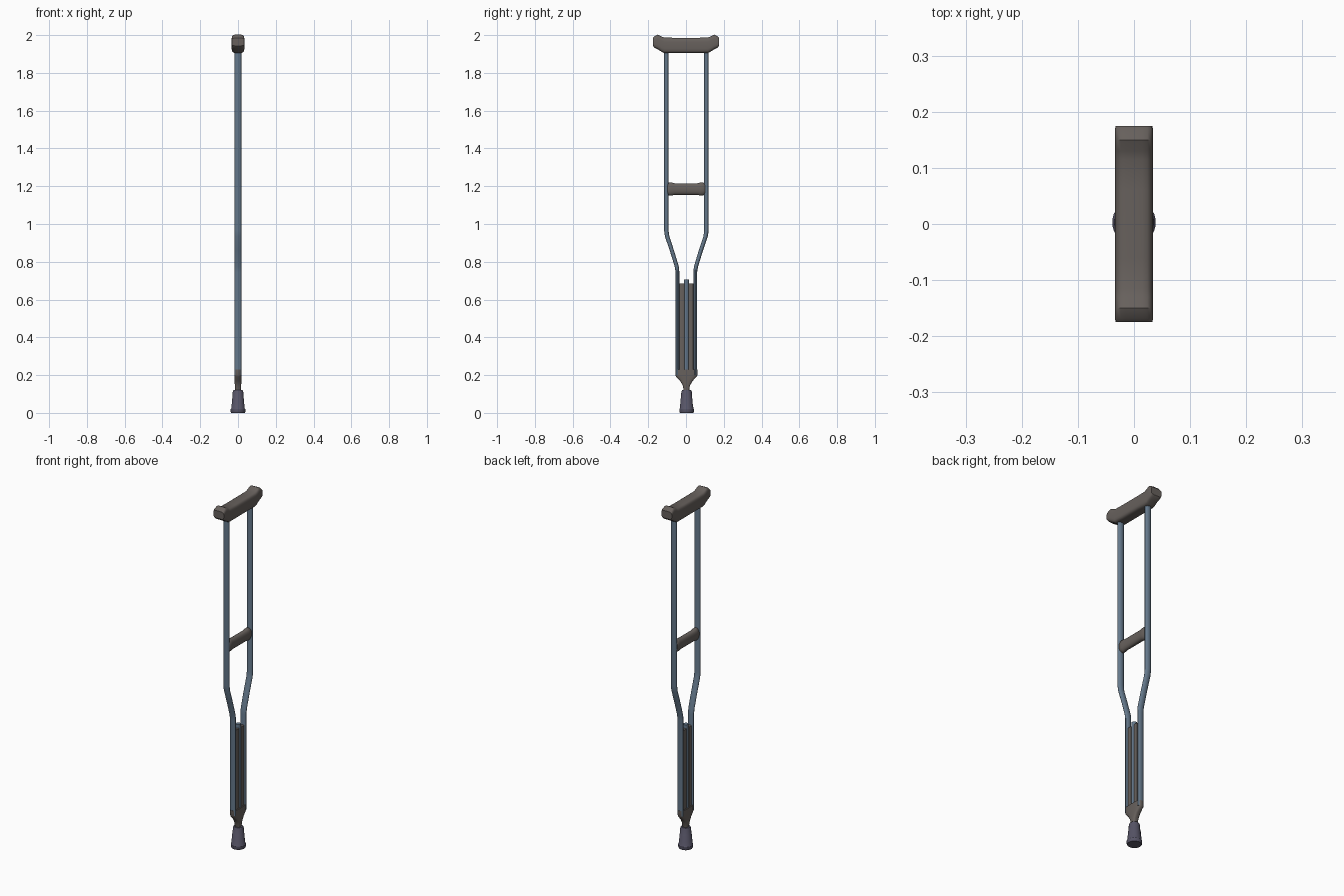
import bpy, bmesh, math
from mathutils import Vector

if "Cube" in bpy.data.objects:
    bpy.data.objects.remove(bpy.data.objects["Cube"])


def material(name, rgb):
    m = bpy.data.materials.new(name)
    m.diffuse_color = (*rgb, 1)
    m.use_nodes = True
    m.node_tree.nodes["Principled BSDF"].inputs["Base Color"].default_value = m.diffuse_color
    return m


GREY = material("warm grey rubber", (0.135, 0.118, 0.108))
BLUE = material("blue grey metal", (0.13, 0.19, 0.26))
TIP = material("dark violet rubber", (0.095, 0.09, 0.135))


def section(a, b, n=16, power=1.0):
    """Superellipse outline; power below 1 makes it boxier."""
    pts = []
    for i in range(n):
        t = 2 * math.pi * (i + 0.5) / n
        c, s = math.cos(t), math.sin(t)
        pts.append((a * math.copysign(abs(c) ** power, c),
                    b * math.copysign(abs(s) ** power, s)))
    return pts


def loft(name, rings, mat, angle=35):
    bm = bmesh.new()
    vs = [[bm.verts.new(p) for p in r] for r in rings]
    n = len(vs[0])
    for r0, r1 in zip(vs, vs[1:]):
        for i in range(n):
            j = (i + 1) % n
            bm.faces.new((r0[i], r0[j], r1[j], r1[i]))
    bm.faces.new(vs[0][::-1])
    bm.faces.new(vs[-1])
    bmesh.ops.recalc_face_normals(bm, faces=bm.faces)
    me = bpy.data.meshes.new(name)
    bm.to_mesh(me)
    bm.free()
    me.materials.append(mat)
    ob = bpy.data.objects.new(name, me)
    bpy.context.collection.objects.link(ob)
    bpy.context.view_layer.objects.active = ob
    ob.select_set(True)
    bpy.ops.object.shade_smooth_by_angle(angle=math.radians(angle))
    ob.select_set(False)
    return ob


def along_z(name, stations, mat, n=16, power=1.0):
    """Stations are (z, y centre, half x, half y)."""
    return loft(name, [[Vector((x, y + cy, z)) for x, y in section(a, b, n, power)]
                       for z, cy, a, b in stations], mat)


def along_y(name, stations, mat, n=16, power=1.0):
    """Stations are (y, z low, z high, half x)."""
    return loft(name, [[Vector((x, y, z + (lo + hi) / 2))
                        for x, z in section(w, (hi - lo) / 2, n, power)]
                       for y, lo, hi, w in stations], mat)


# underarm pad with raised ends
half = [(0.175, 1.943, 1.985, 0.033), (0.168, 1.934, 1.994, 0.034), (0.15, 1.925, 2.003, 0.034),
        (0.13, 1.912, 1.993, 0.034), (0.115, 1.905, 1.987, 0.034), (0.06, 1.905, 1.986, 0.034)]
pad = [(-y, a, b, w) for y, a, b, w in half] + half[::-1]
along_y("underarm_pad", pad, GREY, 20, 0.45)

# bent side tubes, oval in section
for side, label in ((-1, "front"), (1, "back")):
    path = [(0.2, 0.047, 0.010), (0.745, 0.047, 0.010), (0.775, 0.051, 0.011),
            (0.86, 0.077, 0.0115), (0.935, 0.102, 0.012), (0.965, 0.106, 0.012),
            (1.92, 0.106, 0.012)]
    along_z(label + "_side_tube",
            [(z, side * y + 0.002, 0.018, b) for z, y, b in path], BLUE)

# hand grip
along_y("hand_grip", [(-0.098, 1.157, 1.213, 0.016), (-0.09, 1.15, 1.22, 0.019),
                      (-0.075, 1.15, 1.22, 0.019), (-0.06, 1.154, 1.216, 0.018),
                      (0.06, 1.154, 1.216, 0.018), (0.075, 1.15, 1.22, 0.019),
                      (0.09, 1.15, 1.22, 0.019), (0.1, 1.157, 1.213, 0.016)], GREY, 20, 0.85)

# lower filler strips and the sliding leg between them
for side, label in ((-1, "front"), (1, "back")):
    along_z(label + "_filler_strip", [(0.2, side * 0.023 + 0.002, 0.013, 0.014),
                                      (0.685, side * 0.023 + 0.002, 0.013, 0.014)], GREY, 12, 0.4)
along_z("sliding_leg", [(0.08, 0.002, 0.014, 0.014), (0.705, 0.002, 0.014, 0.014)], BLUE)

# bracket joining the tubes to the leg
along_z("lower_bracket", [(0.12, 0.002, 0.015, 0.015), (0.145, 0.002, 0.017, 0.019),
                          (0.17, 0.002, 0.018, 0.034), (0.192, 0.002, 0.019, 0.055),
                          (0.2, 0.002, 0.019, 0.059), (0.23, 0.002, 0.019, 0.059)],
        GREY, 20, 0.6)

# stepped rubber foot
foot = [(0, 0.036), (0.006, 0.039), (0.02, 0.039), (0.024, 0.036), (0.045, 0.035),
        (0.048, 0.033), (0.075, 0.032), (0.078, 0.030), (0.112, 0.028), (0.12, 0.024)]
along_z("rubber_foot", [(z, 0.003, r, r) for z, r in foot], TIP, 24)
